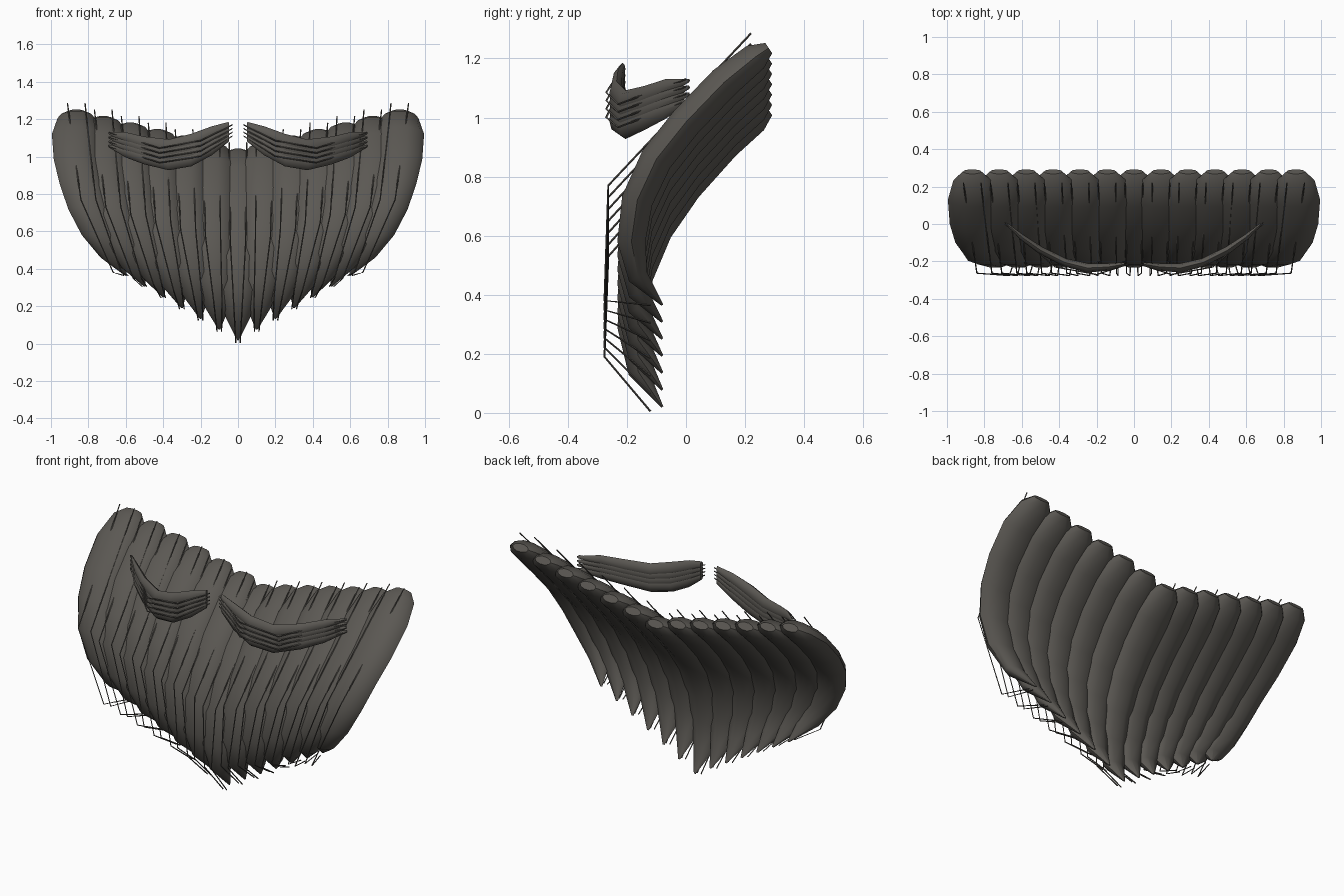
import bpy, bmesh, math
from mathutils import Vector

if "Cube" in bpy.data.objects:
    bpy.data.objects.remove(bpy.data.objects["Cube"])

hair = bpy.data.materials.new("dark_grey_brown_hair")
hair.diffuse_color = (0.105, 0.098, 0.087, 1)
hair.use_nodes = True
hair.node_tree.nodes["Principled BSDF"].inputs["Base Color"].default_value = hair.diffuse_color


def loft(bm, pts, radii, axis, sides):
    """Tapered tube along pts; radii = (across axis, thickness) per point."""
    pts = [Vector(p) for p in pts]
    rings = []
    for i, p in enumerate(pts):
        tan = (pts[min(i + 1, len(pts) - 1)] - pts[max(i - 1, 0)]).normalized()
        nor = tan.cross(axis).normalized()
        w, t = radii[i]
        ring = []
        for k in range(sides):
            a = 2 * math.pi * k / sides
            ring.append(bm.verts.new(p + axis * (w * math.cos(a)) + nor * (t * math.sin(a))))
        rings.append(ring)
    for a, b in zip(rings, rings[1:]):
        for k in range(sides):
            j = (k + 1) % sides
            bm.faces.new((a[k], a[j], b[j], b[k]))
    bm.faces.new(rings[0][::-1])
    bm.faces.new(rings[-1])


def finish(bm, name, smooth):
    bmesh.ops.recalc_face_normals(bm, faces=bm.faces[:])
    for f in bm.faces:
        f.smooth = smooth
    me = bpy.data.meshes.new(name)
    bm.to_mesh(me)
    bm.free()
    me.materials.append(hair)
    ob = bpy.data.objects.new(name, me)
    bpy.context.collection.objects.link(ob)
    if smooth:
        bpy.ops.object.select_all(action='DESELECT')
        bpy.context.view_layer.objects.active = ob
        ob.select_set(True)
        bpy.ops.object.shade_smooth_by_angle(angle=math.radians(50))


X, Z = Vector((1, 0, 0)), Vector((0, 0, 1))
THIN = 0.0035

# Outermost lock: x, y, z, drop towards the centre, half width, half thickness
LOCK = [
    (.865, .28, 1.235, .21, .05, .022),
    (.865, .235, 1.205, .21, .10, .05),
    (.87, .13, 1.12, .21, .125, .058),
    (.865, .0, .985, .22, .12, .058),
    (.84, -.10, .86, .24, .115, .058),
    (.80, -.165, .72, .26, .108, .056),
    (.74, -.185, .58, .29, .095, .05),
    (.67, -.162, .46, .32, .065, .036),
    (.60, -.08, .365, .345, .006, .004),
]
# Loose strand: x, y, z, drop towards the centre, side offset
STRAND = [
    (.865, .22, 1.285, .21, .047),
    (.80, -.263, .77, .24, .04),
    (.645, -.276, .38, .19, .022),
    (.60, -.12, .365, .36, .012),
]

# Beard: thirteen locks fanned across, each with two loose strands
for i in range(-6, 7):
    u, drop = i / 6, 1 - abs(i) / 6
    bm = bmesh.new()
    loft(bm, [(x * u, y, z - d * drop) for x, y, z, d, w, t in LOCK],
         [r[4:] for r in LOCK], X, 10)
    finish(bm, f"beard_lock_{i + 7}", True)
    bm = bmesh.new()
    for s in (-1, 1):
        loft(bm, [(x * u + o * s, y, z - d * drop) for x, y, z, d, o in STRAND],
             [(THIN, THIN)] * 4, X, 4)
    finish(bm, f"beard_strands_{i + 7}", False)

# Moustache lock: x, y, z, drop per layer, half height, half thickness
MOUSTACHE = [
    (.05, -.215, 1.165, .022, .02, .01),
    (.14, -.23, 1.125, .027, .037, .02),
    (.25, -.235, 1.08, .03, .042, .025),
    (.37, -.205, 1.05, .027, .042, .022),
    (.50, -.14, 1.07, .025, .037, .02),
    (.60, -.07, 1.10, .025, .03, .015),
    (.69, .01, 1.125, .023, .006, .004),
]
M_STRAND = [
    (.03, -.215, 1.17, .02),
    (.20, -.27, 1.085, .028),
    (.42, -.23, 1.045, .026),
    (.69, .0, 1.13, .025),
]

# Moustache: four stacked locks and strands on each side
for side, name in ((1, "right"), (-1, "left")):
    bm, bs = bmesh.new(), bmesh.new()
    for k in range(4):
        loft(bm, [(x * side, y, z - d * k) for x, y, z, d, h, t in MOUSTACHE],
             [r[4:] for r in MOUSTACHE], Z, 8)
        loft(bs, [(x * side, y, z - d * k) for x, y, z, d in M_STRAND],
             [(THIN, THIN)] * 4, Z, 4)
    finish(bm, f"moustache_{name}", True)
    finish(bs, f"moustache_strands_{name}", False)
